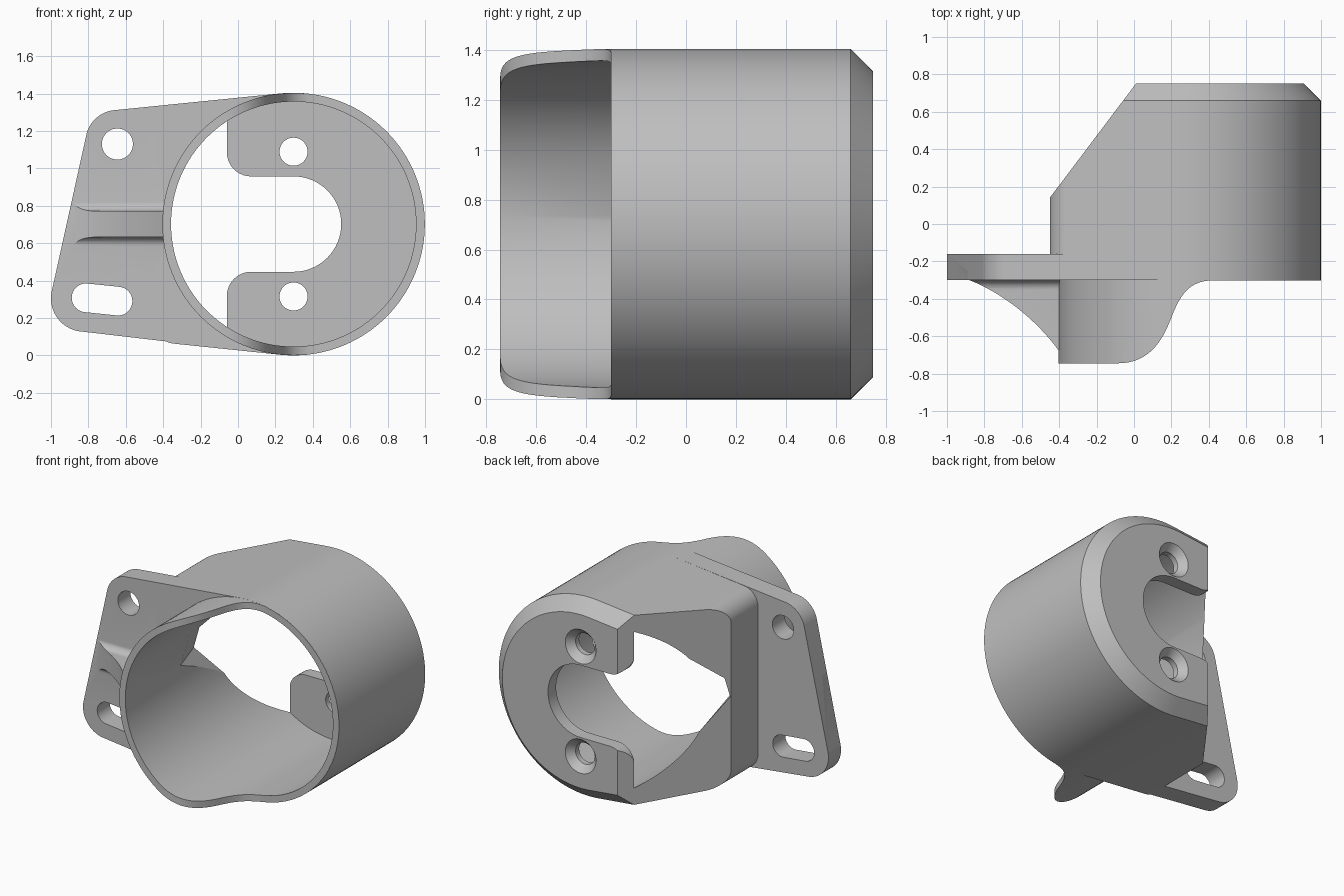
import bpy, bmesh, math
from mathutils import Vector
from mathutils.geometry import interpolate_bezier

if "Cube" in bpy.data.objects:
    bpy.data.objects.remove(bpy.data.objects["Cube"], do_unlink=True)

grey = bpy.data.materials.new("plain grey")
grey.use_nodes = True
grey.diffuse_color = (0.52, 0.52, 0.52, 1)
grey.node_tree.nodes["Principled BSDF"].inputs["Base Color"].default_value = grey.diffuse_color

CX, CZ = 0.297, 0.702          # tube axis
OUTER, INNER = 0.702, 0.655    # tube radii
FRONT, FLANGE, WALL, BACK = -0.745, -0.30, 0.66, 0.75


def solid(name, rings):
    """Closed solid lofted through rings of 3D points."""
    bm = bmesh.new()
    loops = [[bm.verts.new(p) for p in ring] for ring in rings]
    for a, b in zip(loops, loops[1:]):
        for i in range(len(a)):
            j = (i + 1) % len(a)
            bm.faces.new((a[i], a[j], b[j], b[i]))
    bm.faces.new(loops[0])
    bm.faces.new(loops[-1])
    bmesh.ops.recalc_face_normals(bm, faces=bm.faces)
    mesh = bpy.data.meshes.new(name)
    bm.to_mesh(mesh)
    bm.free()
    mesh.materials.append(grey)
    ob = bpy.data.objects.new(name, mesh)
    bpy.context.collection.objects.link(ob)
    return ob


def along_y(name, *sections):
    """Sections are (outline in xz, y)."""
    return solid(name, [[(x, y, z) for x, z in pts] for pts, y in sections])


def along_z(name, pts, z0=-0.2, z1=1.6):
    return solid(name, [[(x, y, z) for x, y in pts] for z in (z0, z1)])


def hull(circles, inset=0.0, n=128):
    """Outline wrapped tightly around circles (x, z, radius)."""
    pts = []
    for i in range(n):
        a = 2 * math.pi * i / n
        c, s = math.cos(a), math.sin(a)
        x, z, r = max(circles, key=lambda k: k[0] * c + k[1] * s + k[2])
        pts.append((x + (r - inset) * c, z + (r - inset) * s))
    return pts


def arc(cx, cz, r, a0, a1, n=10):
    angles = [math.radians(a0 + (a1 - a0) * i / n) for i in range(n + 1)]
    return [(cx + r * math.cos(a), cz + r * math.sin(a)) for a in angles]


def bezier(*points, n=16):
    return [tuple(p)[:2] for p in interpolate_bezier(*[Vector((*p, 0)) for p in points], n)]


def combine(target, tool, operation):
    """Apply a boolean and drop the tool."""
    tool.hide_render = True
    mod = target.modifiers.new("combine", 'BOOLEAN')
    mod.object, mod.operation, mod.solver = tool, operation, 'EXACT'
    result = target.evaluated_get(bpy.context.evaluated_depsgraph_get())
    mesh = bpy.data.meshes.new_from_object(result)
    target.modifiers.clear()
    target.data = mesh
    bpy.data.objects.remove(tool, do_unlink=True)


tube = (CX, CZ, OUTER)

# Housing: tube with a squared side and a chamfered back
corners = [tube, (-0.33, 1.222, 0.12), (-0.33, 0.182, 0.12)]
housing = along_y("bracket_housing", (hull(corners), FLANGE),
                  (hull(corners), WALL), (hull(corners, 0.09), BACK))
slant = [(-0.657, -0.134), (0.24, 1.055), (-1.2, 1.055), (-1.2, -0.134)]
combine(housing, along_z("slant_cutter", slant), 'DIFFERENCE')

# Mounting plate
plate = hull([tube, (-0.645, 1.142, 0.17), (-0.822, 0.305, 0.178)])
combine(housing, along_y("mounting_plate", (plate, FLANGE), (plate, -0.16)), 'UNION')

# Front sleeve, trimmed to an S-shaped lip
ring = hull([(CX, CZ, OUTER - 0.0005)])
sleeve = along_y("front_sleeve", (ring, FRONT), (ring, -0.2))
lip = bezier((-0.09, FRONT), (0.08, FRONT), (0.15, -0.63), (0.2, -0.5))
lip += bezier((0.2, -0.5), (0.25, -0.37), (0.3, -0.301), (0.43, -0.301))[1:]
lip += [(1.2, -0.301), (1.2, -0.9), (-0.09, -0.9)]
combine(sleeve, along_z("lip_cutter", lip), 'DIFFERENCE')
combine(housing, sleeve, 'UNION')

# Gusset rib with filleted foot and curved top
half = [(0.12, -0.25)] + arc(0.12, -0.35, 0.05, 90, 180, 8) + [(0.07, -0.75)]
section = half + [(-w, y) for w, y in reversed(half)]
rib = solid("gusset_rib", [[(x, y, CZ + w) for w, y in section] for x in (-0.95, -0.37)])
curve = bezier((-0.89, -0.296), (-0.72, -0.36), (-0.53, -0.5), (-0.4, -0.68))
curve += [(-0.36, -0.68), (-0.36, -0.24), (-0.89, -0.24)]
combine(rib, along_z("rib_curve", curve), 'INTERSECT')
combine(housing, rib, 'UNION')

# Bore, with a pointed relief toward the slanted opening
bore = hull([(CX, CZ, INNER)])
combine(housing, along_y("bore_cutter", (bore, -0.9), (bore, WALL)), 'DIFFERENCE')


def relief(tip):
    return [(-0.278, CZ + 0.312), (tip, CZ), (-0.278, CZ - 0.312), (0, CZ)]


combine(housing, along_y("relief_cutter", (relief(-0.352), -0.15),
                         (relief(-0.538), 0.43)), 'DIFFERENCE')

# Keyhole notch in the back wall, flared at its mouth
notch = arc(CX, CZ, 0.255, -90, 90, 32) + arc(0.07, CZ + 0.385, 0.13, 270, 180)
notch += [(-0.3, CZ + 0.385), (-0.3, CZ - 0.385)] + arc(0.07, CZ - 0.385, 0.13, 180, 90)
combine(housing, along_y("notch_cutter", (notch, 0.6), (notch, 0.9)), 'DIFFERENCE')

# Countersunk screw holes in the back wall
for side in (-1, 1):
    def hole(r):
        return hull([(CX, CZ + side * 0.387, r)], n=48)
    combine(housing, along_y("screw_cutter", (hole(0.075), 0.6), (hole(0.075), 0.70),
                             (hole(0.12), BACK), (hole(0.12), 0.8)), 'DIFFERENCE')

# Round hole and adjusting slot in the plate
for circles in ([(-0.645, 1.13, 0.083)],
                [(-0.812, 0.308, 0.077), (-0.642, 0.29, 0.077)]):
    pts = hull(circles, n=48)
    combine(housing, along_y("plate_hole_cutter", (pts, -0.5), (pts, -0.1)), 'DIFFERENCE')

bpy.ops.object.select_all(action='DESELECT')
bpy.context.view_layer.objects.active = housing
housing.select_set(True)
bpy.ops.object.shade_smooth_by_angle(angle=math.radians(25))
